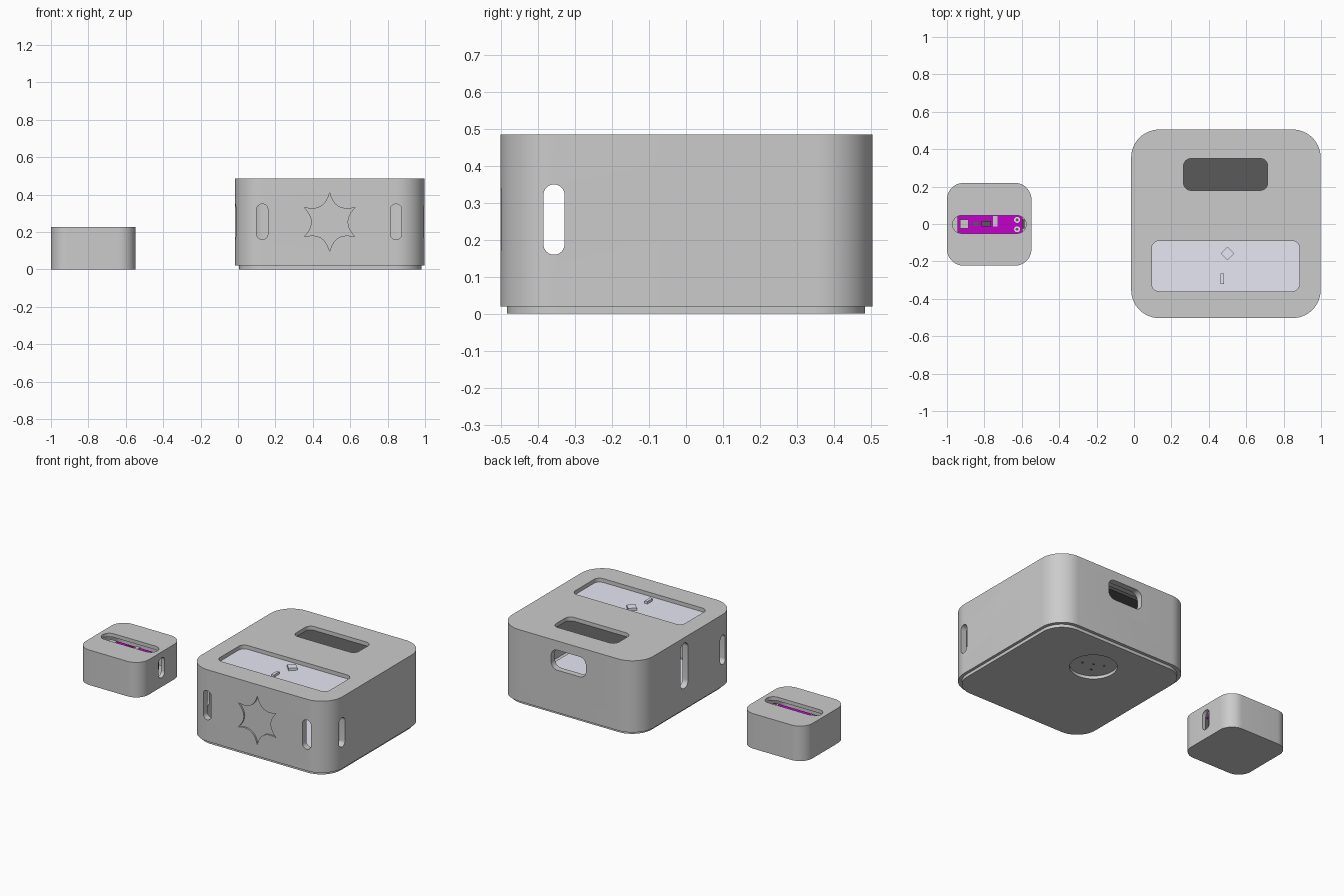
import bpy, bmesh, math
from mathutils import Vector

if "Cube" in bpy.data.objects:
    bpy.data.objects.remove(bpy.data.objects["Cube"])


def material(name, rgb):
    m = bpy.data.materials.new(name)
    m.diffuse_color = (*rgb, 1)
    m.use_nodes = True
    m.node_tree.nodes["Principled BSDF"].inputs["Base Color"].default_value = m.diffuse_color
    return m


LIGHT = material("pale_panel", (0.80, 0.80, 0.90))
DARK = material("dark_panel", (0.10, 0.10, 0.10))
PURPLE = material("purple_board", (0.55, 0.0, 0.60))


def rounded(u0, u1, v0, v1, r, seg=8):
    """Outline of a rectangle with round corners."""
    if r <= 0:
        return [(u0, v0), (u1, v0), (u1, v1), (u0, v1)]
    r = min(r, (u1 - u0) / 2 - 1e-4, (v1 - v0) / 2 - 1e-4)
    pts = []
    for k, (cu, cv) in enumerate([(u1 - r, v1 - r), (u0 + r, v1 - r),
                                  (u0 + r, v0 + r), (u1 - r, v0 + r)]):
        for i in range(seg + 1):
            a = math.pi / 2 * (k + i / seg)
            pts.append((cu + r * math.cos(a), cv + r * math.sin(a)))
    return pts


def circle(cu, cv, r, n=32):
    return [(cu + r * math.cos(2 * math.pi * i / n),
             cv + r * math.sin(2 * math.pi * i / n)) for i in range(n)]


def prism(name, outline, w0, w1, axis="z", mat=None):
    """Extrude an outline from w0 to w1 along an axis."""
    place = {"z": lambda u, v, w: (u, v, w),
             "y": lambda u, v, w: (u, w, v),
             "x": lambda u, v, w: (w, u, v)}[axis]
    bm = bmesh.new()
    low = [bm.verts.new(place(u, v, w0)) for u, v in outline]
    high = [bm.verts.new(place(u, v, w1)) for u, v in outline]
    bm.faces.new(low)
    bm.faces.new(high)
    n = len(outline)
    for i in range(n):
        j = (i + 1) % n
        bm.faces.new((low[i], low[j], high[j], high[i]))
    bmesh.ops.recalc_face_normals(bm, faces=bm.faces)
    me = bpy.data.meshes.new(name)
    bm.to_mesh(me)
    bm.free()
    ob = bpy.data.objects.new(name, me)
    bpy.context.collection.objects.link(ob)
    if mat:
        me.materials.append(mat)
    return ob


def activate(ob):
    bpy.ops.object.select_all(action="DESELECT")
    ob.select_set(True)
    bpy.context.view_layer.objects.active = ob


def cut(ob, outline, w0, w1, axis="z"):
    """Subtract an extruded outline from an object."""
    tool = prism("cutter", outline, w0, w1, axis)
    tool.hide_render = True
    mod = ob.modifiers.new("cut", "BOOLEAN")
    mod.operation, mod.solver, mod.object = "DIFFERENCE", "EXACT", tool
    activate(ob)
    bpy.ops.object.modifier_apply(modifier=mod.name)
    bpy.data.objects.remove(tool)


def smooth(ob):
    activate(ob)
    bpy.ops.object.shade_smooth_by_angle(angle=math.radians(30))


# Large housing: hollow rounded box
body = prism("large_housing", rounded(-0.015, 0.998, -0.503, 0.505, 0.15, 14), 0.02, 0.485)
cut(body, rounded(0.025, 0.958, -0.463, 0.465, 0.11, 14), 0.06, 0.46)

# Top window and top slot
cut(body, rounded(0.095, 0.885, -0.36, -0.09, 0.04), 0.42, 0.55)
cut(body, rounded(0.265, 0.715, 0.18, 0.35, 0.04), 0.42, 0.55)

# Upright slots in the front, right and left walls, and the rear port
for x in (0.13, 0.845):
    cut(body, rounded(x - 0.03, x + 0.03, 0.16, 0.35, 0.03), -0.6, -0.40, "y")
cut(body, rounded(-0.386, -0.329, 0.16, 0.35, 0.028), 0.88, 1.1, "x")
cut(body, rounded(-0.386, -0.329, 0.16, 0.35, 0.028), -0.1, 0.10, "x")
cut(body, rounded(0.0, 0.08, 0.155, 0.45, 0.04), -0.1, 0.10, "x")
cut(body, rounded(0.365, 0.615, 0.295, 0.425, 0.045), 0.42, 0.6, "y")

# Shallow six-pointed star with curved sides on the front
tips = [Vector((math.cos(a), math.sin(a))) * 0.157
        for a in (math.pi / 2 + k * math.pi / 3 for k in range(6))]
star = []
for k in range(6):
    p, q = tips[k], tips[(k + 1) % 6]
    c = (p + q).normalized() * 0.056
    for i in range(10):
        t = i / 10
        s = p * (1 - t) ** 2 + c * 2 * t * (1 - t) + q * t * t
        star.append((0.49 + s.x, 0.253 + s.y))
cut(body, star, -0.6, -0.493, "y")
smooth(body)

# Inset base plate with a round recess
base = prism("base_plate", rounded(0.005, 0.98, -0.485, 0.485, 0.14, 14), 0.0, 0.02)
cut(base, circle(0.49, 0.215, 0.14, 48), -0.1, 0.1)
smooth(base)
for i, (x, y) in enumerate([(0.49, 0.215), (0.43, 0.24), (0.55, 0.19), (0.46, 0.16)]):
    prism(f"recess_pin_{i}", circle(x, y, 0.006, 12), 0.016, 0.021, mat=DARK)

# Panels behind the top openings
prism("window_panel", rounded(0.07, 0.91, -0.385, -0.065, 0), 0.44, 0.459, mat=LIGHT)
prism("slot_panel", rounded(0.22, 0.76, 0.14, 0.39, 0), 0.44, 0.459, mat=DARK)
prism("window_diamond", [(0.5, -0.195), (0.537, -0.158), (0.5, -0.121), (0.463, -0.158)],
      0.455, 0.475, mat=LIGHT)
prism("window_bar", rounded(0.463, 0.482, -0.32, -0.265, 0), 0.455, 0.475, mat=LIGHT)

# Pale tray inside the large housing
prism("inner_tray", rounded(0.06, 0.92, -0.43, 0.43, 0.08), 0.058, 0.075, mat=LIGHT)
for i in range(3):
    prism(f"tray_pin_{i}", circle(0.65 + 0.12 * i, -0.05 - 0.05 * i, 0.01, 12),
          0.07, 0.085, mat=DARK)

# Small housing: hollow rounded box with a top slot and a side slot
small = prism("small_housing", rounded(-1.0, -0.548, -0.223, 0.22, 0.09, 12), 0.0, 0.227)
cut(small, rounded(-0.975, -0.573, -0.198, 0.195, 0.065, 12), 0.025, 0.203)
cut(small, rounded(-0.97, -0.577, -0.05, 0.045, 0.0475), 0.15, 0.3)
cut(small, rounded(-0.032, 0.03, 0.06, 0.19, 0.03), -0.62, -0.5, "x")
smooth(small)

# Circuit board and its components
prism("circuit_board", rounded(-0.945, -0.597, -0.052, 0.046, 0), 0.172, 0.184, mat=PURPLE)
for name, x, y, w, h, top, mat in [
        ("chip", -0.907, 0.0, 0.046, 0.046, 0.198, None),
        ("resistor_left", -0.845, 0.0, 0.028, 0.024, 0.192, DARK),
        ("resistor_right", -0.79, 0.002, 0.05, 0.03, 0.194, DARK),
        ("pin_header", -0.742, 0.015, 0.025, 0.055, 0.192, None)]:
    prism(name, rounded(x - w / 2, x + w / 2, y - h / 2, y + h / 2, 0), 0.18, top, mat=mat)
for side, y in (("front", -0.028), ("back", 0.022)):
    prism(f"solder_ring_{side}", circle(-0.625, y, 0.016, 20), 0.18, 0.188, mat=LIGHT)
    prism(f"solder_hole_{side}", circle(-0.625, y, 0.008, 16), 0.18, 0.189, mat=DARK)
prism("side_connector", rounded(-0.025, 0.023, 0.09, 0.165, 0.005), -0.65, -0.585, "x", DARK)
